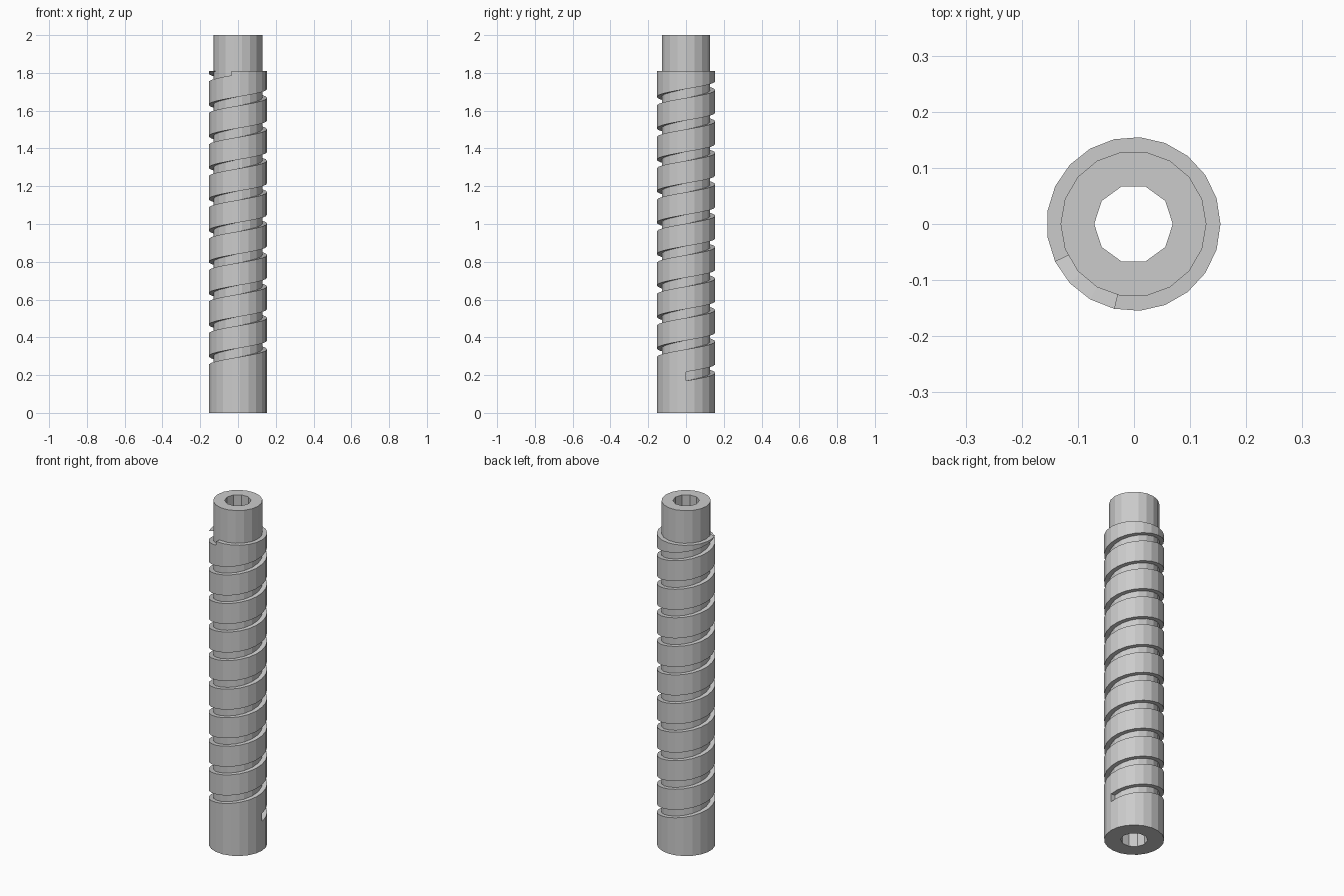
import bpy, bmesh, math

if "Cube" in bpy.data.objects:
    bpy.data.objects.remove(bpy.data.objects["Cube"])

SHIFT = -0.0009                      # centres the 21-sided sleeve on x
R_OUT, R_CORE, R_BORE, R_EMBED = 0.155, 0.13, 0.07, 0.124
SIDES, CORE_SIDES, BORE_SIDES = 21, 18, 10
TOP, SLEEVE_TOP = 2.0, 1.81
START, GROOVE_H, PITCH = 0.17, 0.047, 0.1664
LAST = 9 * SIDES + 15                # helix step where the groove stops

grey = bpy.data.materials.new("grey metal")
grey.diffuse_color = (0.6, 0.6, 0.6, 1)
grey.use_nodes = True
grey.node_tree.nodes["Principled BSDF"].inputs["Base Color"].default_value = grey.diffuse_color


def point(r, i, n, z):
    a = 2 * math.pi * i / n
    return (r * math.cos(a) + SHIFT, r * math.sin(a), z)


def loop(bm, r, n, z):
    return [bm.verts.new(point(r, i, n, z)) for i in range(n)]


def wall(bm, low, high, inward=False):
    n = len(low)
    for i in range(n):
        j = (i + 1) % n
        q = [low[i], low[j], high[j], high[i]]
        bm.faces.new(q[::-1] if inward else q)


def ring(bm, outer, inner, up):
    """Flat ring between two polygons with different side counts."""
    no, ni = len(outer), len(inner)
    i = j = 0
    while i < no or j < ni:
        if j >= ni or (i < no and (i + 1) / no <= (j + 1) / ni):
            t = [outer[i % no], outer[(i + 1) % no], inner[j % ni]]
            i += 1
        else:
            t = [outer[i % no], inner[(j + 1) % ni], inner[j % ni]]
            j += 1
        bm.faces.new(t if up else t[::-1])


def finish(bm, name):
    bmesh.ops.remove_doubles(bm, verts=bm.verts, dist=1e-5)
    bmesh.ops.dissolve_degenerate(bm, edges=bm.edges, dist=1e-6)
    me = bpy.data.meshes.new(name)
    bm.to_mesh(me)
    bm.free()
    me.materials.append(grey)
    bpy.context.collection.objects.link(bpy.data.objects.new(name, me))


# Core tube with a ten-sided bore
bm = bmesh.new()
core_low, core_high = (loop(bm, R_CORE, CORE_SIDES, z) for z in (0, TOP))
bore_low, bore_high = (loop(bm, R_BORE, BORE_SIDES, z) for z in (0, TOP))
wall(bm, core_low, core_high)
wall(bm, bore_low, bore_high, inward=True)
ring(bm, core_high, bore_high, True)
finish(bm, "core_tube")

# Sleeve with a helical groove, built column by column
bm = bmesh.new()


def quad(*pts):
    bm.faces.new([bm.verts.new(point(r, i, SIDES, z)) for r, i, z in pts])


def floor(step):
    return START + PITCH * step / SIDES


def ledge(c, zl, zr, up):
    q = [(R_EMBED, c, zl), (R_OUT, c, zl), (R_OUT, c + 1, zr), (R_EMBED, c + 1, zr)]
    quad(*(q if up else q[::-1]))


for c in range(SIDES):
    low = (0, 0)
    for step in range(c, LAST, SIDES):
        fl, fr = floor(step), floor(step + 1)
        quad((R_OUT, c, low[0]), (R_OUT, c + 1, low[1]), (R_OUT, c + 1, fr), (R_OUT, c, fl))
        ledge(c, fl, fr, True)
        low = (fl + GROOVE_H, fr + GROOVE_H)
        if low[0] < SLEEVE_TOP - 0.001:
            low = (low[0], min(low[1], SLEEVE_TOP))
            ledge(c, *low, False)
    # closing piece under the sleeve's top edge, where the groove has not cut it away
    if low[0] < SLEEVE_TOP - 0.001:
        quad((R_OUT, c, low[0]), (R_OUT, c + 1, low[1]),
             (R_OUT, c + 1, SLEEVE_TOP), (R_OUT, c, SLEEVE_TOP))
        ledge(c, SLEEVE_TOP, SLEEVE_TOP, True)

# Groove end walls
for i, a, b in ((0, START, START + GROOVE_H), (LAST % SIDES, SLEEVE_TOP, floor(LAST))):
    quad((R_EMBED, i, a), (R_EMBED, i, b), (R_OUT, i, b), (R_OUT, i, a))

# Flat underside around the bore
ring(bm, loop(bm, R_OUT, SIDES, 0), loop(bm, R_BORE, BORE_SIDES, 0), False)
finish(bm, "grooved_sleeve")
